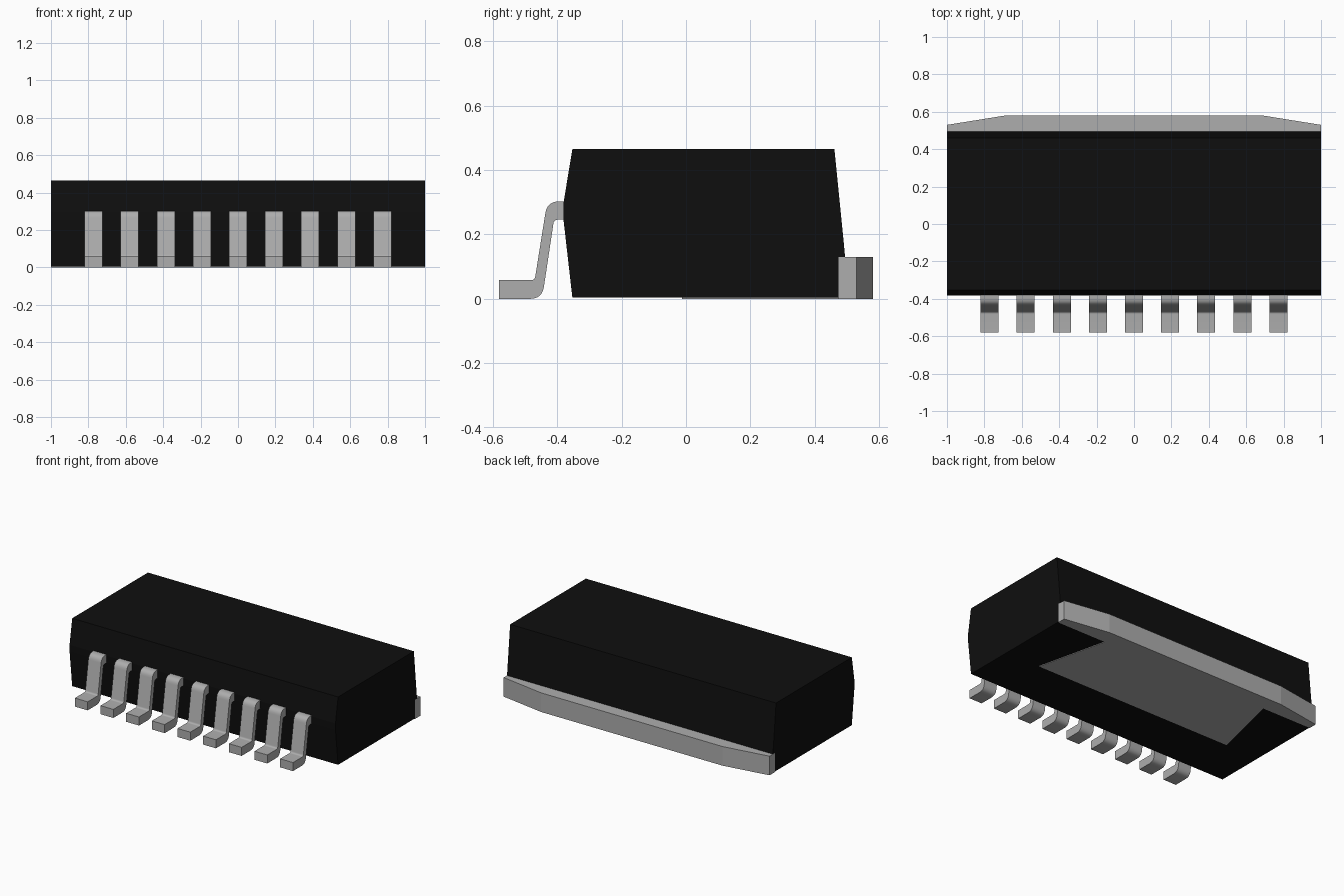
import bpy, bmesh
from mathutils import Vector

cube = bpy.data.objects.get("Cube")
if cube:
    bpy.data.objects.remove(cube, do_unlink=True)


def material(name, value, rough):
    m = bpy.data.materials.new(name)
    m.use_nodes = True
    m.diffuse_color = (value, value, value, 1)
    node = next(n for n in m.node_tree.nodes if n.type == 'BSDF_PRINCIPLED')
    node.inputs["Base Color"].default_value = (value, value, value, 1)
    node.inputs["Roughness"].default_value = rough
    return m


BLACK = material("black plastic", 0.0045, 0.6)
METAL = material("grey metal", 0.42, 0.5)


def prism(name, outline, offset, mat, smooth=False):
    """Extrude a closed outline of 3D points along an offset vector."""
    bm = bmesh.new()
    face = bm.faces.new([bm.verts.new(p) for p in outline])
    ext = bmesh.ops.extrude_face_region(bm, geom=[face])
    moved = [v for v in ext["geom"] if isinstance(v, bmesh.types.BMVert)]
    bmesh.ops.translate(bm, verts=moved, vec=offset)
    bmesh.ops.recalc_face_normals(bm, faces=bm.faces)
    mesh = bpy.data.meshes.new(name)
    bm.to_mesh(mesh)
    bm.free()
    mesh.materials.append(mat)
    obj = bpy.data.objects.new(name, mesh)
    bpy.context.collection.objects.link(obj)
    if smooth:
        bpy.ops.object.select_all(action='DESELECT')
        obj.select_set(True)
        bpy.context.view_layer.objects.active = obj
        bpy.ops.object.shade_smooth_by_angle()
    return obj


def rounded(corners, steps=6):
    """Round each (y, z, size) corner of a closed outline."""
    out = []
    for i, (y, z, size) in enumerate(corners):
        p = Vector((y, z))
        if size == 0:
            out.append(p)
            continue
        before = Vector(corners[i - 1][:2])
        after = Vector(corners[(i + 1) % len(corners)][:2])
        a = p + (before - p).normalized() * size
        b = p + (after - p).normalized() * size
        for s in range(steps + 1):
            t = s / steps
            out.append(a * (1 - t) ** 2 + p * 2 * t * (1 - t) + b * t * t)
    return out


# Body with drafted front and back, notched along the back for the tab
body_profile = [(-0.353, 0.004), (0.474, 0.004), (0.474, 0.13), (0.494, 0.13),
                (0.491, 0.165), (0.461, 0.465), (-0.353, 0.465),
                (-0.381, 0.295), (-0.381, 0.25)]
prism("body", [(-1, y, z) for y, z in body_profile], (2, 0, 0), BLACK)

# Heat tab along the back, continuing as a tapered pad under the body
half = [(0.745, -0.012), (0.63, 0.474), (1, 0.474), (1, 0.53), (0.682, 0.581)]
tab_outline = half + [(-x, y) for x, y in reversed(half)]
prism("heat_tab", [(x, y, 0) for x, y in tab_outline], (0, 0, 0.13), METAL)

# Row of nine bent leads along the front
lead_profile = rounded([(-0.581, 0, 0), (-0.447, 0, 0.038), (-0.410, 0.246, 0.012),
                        (-0.375, 0.246, 0), (-0.375, 0.303, 0),
                        (-0.431, 0.303, 0.038), (-0.470, 0.058, 0.012),
                        (-0.581, 0.058, 0)])
LEADS, PITCH, WIDTH = 9, 0.193, 0.096
for i in range(LEADS):
    x = (i - (LEADS - 1) / 2) * PITCH - WIDTH / 2
    prism(f"lead_{i + 1}", [(x, p.x, p.y) for p in lead_profile],
          (WIDTH, 0, 0), METAL, smooth=True)
